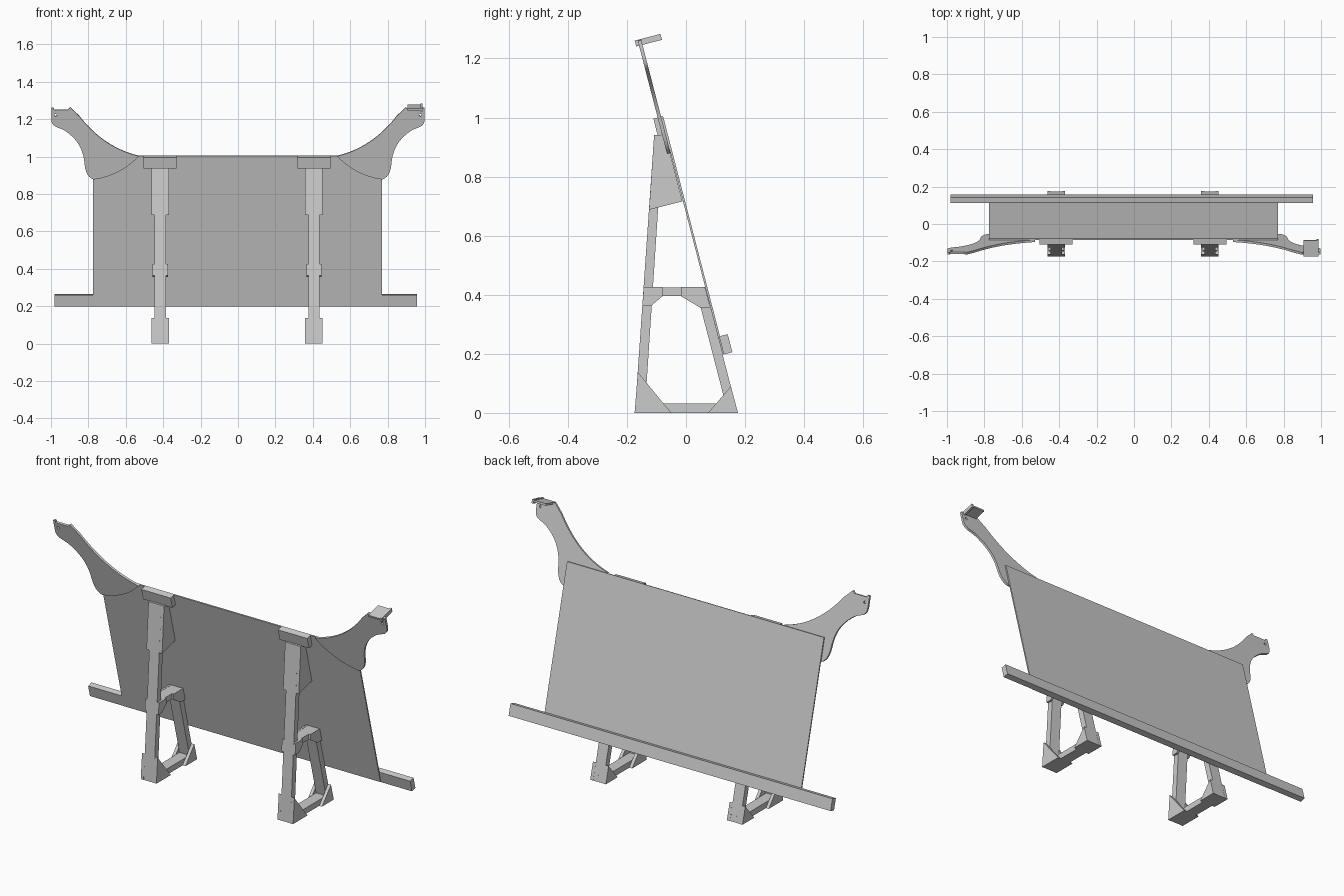
import bpy, bmesh, math
from mathutils import Vector

if "Cube" in bpy.data.objects:
    bpy.data.objects.remove(bpy.data.objects["Cube"])

A = math.radians(14.5)          # lean of the board
T, C, S = math.tan(A), math.cos(A), math.sin(A)
CX = -0.005                     # centre line of the frame


def prism(name, bottom, top):
    """Solid between two matching outlines."""
    bm = bmesh.new()
    a = [bm.verts.new(p) for p in bottom]
    b = [bm.verts.new(p) for p in top]
    n = len(a)
    bm.faces.new(a)
    bm.faces.new(b[::-1])
    for i in range(n):
        j = (i + 1) % n
        bm.faces.new((a[i], b[i], b[j], a[j]))
    bmesh.ops.recalc_face_normals(bm, faces=bm.faces)
    me = bpy.data.meshes.new(name)
    bm.to_mesh(me)
    bm.free()
    ob = bpy.data.objects.new(name, me)
    bpy.context.collection.objects.link(ob)
    return ob


def lean(x, z, n):
    """Point on the leaning plane at height z, offset n along its rear normal."""
    return Vector((x, 0.175 - z * T + n * C, z + n * S))


def sheet(name, outline, n0, n1):
    """Front-view (x, z) outline laid on the leaning plane."""
    return prism(name, [lean(x, z, n0) for x, z in outline],
                 [lean(x, z, n1) for x, z in outline])


def rect(x0, x1, z0, z1):
    return [(x0, z0), (x1, z0), (x1, z1), (x0, z1)]


def side(name, outline, x0, x1):
    """Side-view (y, z) outline extruded across x."""
    return prism(name, [(x0, y, z) for y, z in outline],
                 [(x1, y, z) for y, z in outline])


def bezier(p, steps):
    out = []
    for i in range(steps + 1):
        t = i / steps
        w = ((1-t)**3, 3*t*(1-t)**2, 3*t*t*(1-t), t**3)
        out.append(tuple(sum(w[k] * p[k][d] for k in range(4)) for d in (0, 1)))
    return out


# Board and bottom ledge bar
sheet("board", rect(-0.775, 0.77, 0.2, 1.003), 0, 0.007)
sheet("ledge_bar", rect(-0.98, 0.957, 0.197, 0.258), 0.004, 0.034)

# Curved wing arms on the front of the board, notched at the tip
wing = bezier([(0.53, 1.005), (0.68, 1.04), (0.78, 1.13), (0.85, 1.22)], 16)
wing += [(0.897, 1.265), (0.91, 1.253), (0.983, 1.253), (0.986, 1.264), (0.998, 1.262)]
wing += bezier([(0.998, 1.2), (0.995, 1.15), (0.95, 1.165), (0.91, 1.13)], 8)
wing += bezier([(0.91, 1.13), (0.85, 1.085), (0.825, 1.03), (0.82, 0.96)], 8)[1:]
wing += bezier([(0.82, 0.96), (0.815, 0.915), (0.80, 0.89), (0.772, 0.88)], 6)[1:]
wing += bezier([(0.772, 0.88), (0.69, 0.89), (0.60, 0.93), (0.53, 1.005)], 10)[1:-1]
for label, m in (("left", -1), ("right", 1)):
    ob = sheet(label + "_wing", [(m * x, z) for x, z in wing], -0.012, 0)
    # Small peg hole near the tip
    ring = [(m * 0.975 + 0.007 * math.cos(k * math.pi / 6),
             1.225 + 0.007 * math.sin(k * math.pi / 6)) for k in range(12)]
    cutter = sheet(label + "_hole_cutter", ring, -0.05, 0.05)
    mod = ob.modifiers.new("hole", 'BOOLEAN')
    mod.operation = 'DIFFERENCE'
    mod.solver = 'EXACT'
    mod.object = cutter
    cutter.hide_render = True
    cutter.hide_set(True)

# Little shelf and lip on the right wing tip
sheet("tip_shelf", rect(0.905, 0.975, 1.252, 1.262), -0.022, 0.065)
sheet("tip_shelf_lip", rect(0.975, 0.986, 1.246, 1.266), -0.022, 0.068)

# Side-view outlines of one support trestle
beams = {
    "front_leg": [(-0.173, 0), (-0.14, 0), (-0.078, 0.94), (-0.108, 0.94)],
    "rear_leg": [(0.175, 0), (0.065, 0.425), (0.032, 0.425), (0.142, 0)],
    "foot_bar": [(-0.173, 0), (0.175, 0), (0.167, 0.032), (-0.171, 0.032)],
    "cross_bar": [(-0.143, 0.395), (0.073, 0.395), (0.065, 0.425), (-0.142, 0.425)],
}
gussets = {
    "front_foot_gusset": [(-0.174, 0), (-0.05, 0), (-0.163, 0.138)],
    "rear_foot_gusset": [(0.075, 0), (0.176, 0), (0.152, 0.09)],
    "top_gusset": [(-0.125, 0.688), (-0.012, 0.716), (-0.069, 0.94), (-0.108, 0.94)],
}
braces = {
    "front_brace": [(-0.148, 0.363), (-0.117, 0.363), (-0.08, 0.395),
                    (-0.08, 0.426), (-0.143, 0.426)],
    "rear_brace": [(-0.017, 0.426), (-0.017, 0.395), (0.047, 0.357),
                   (0.082, 0.357), (0.064, 0.426)],
}
for label, cx in (("left", CX - 0.411), ("right", CX + 0.411)):
    for name, o in beams.items():
        side(f"{label}_{name}", o, cx - 0.03, cx + 0.03)
    # Plates on both cheeks of the beams
    for group, w in ((gussets, 0.047), (braces, 0.041)):
        for name, o in group.items():
            for tag, m in (("outer", -1), ("inner", 1)):
                side(f"{label}_{name}_{tag}", o, cx + m * 0.03, cx + m * w)
    # Wide head block against the board
    sheet(f"{label}_head_block", rect(cx - 0.088, cx + 0.088, 0.944, 1.003), -0.027, 0)

# Soften only the curved edges of the wings
bpy.ops.object.select_all(action='DESELECT')
for label in ("left_wing", "right_wing"):
    ob = bpy.data.objects[label]
    ob.select_set(True)
    bpy.context.view_layer.objects.active = ob
bpy.ops.object.shade_smooth_by_angle(angle=math.radians(30))
